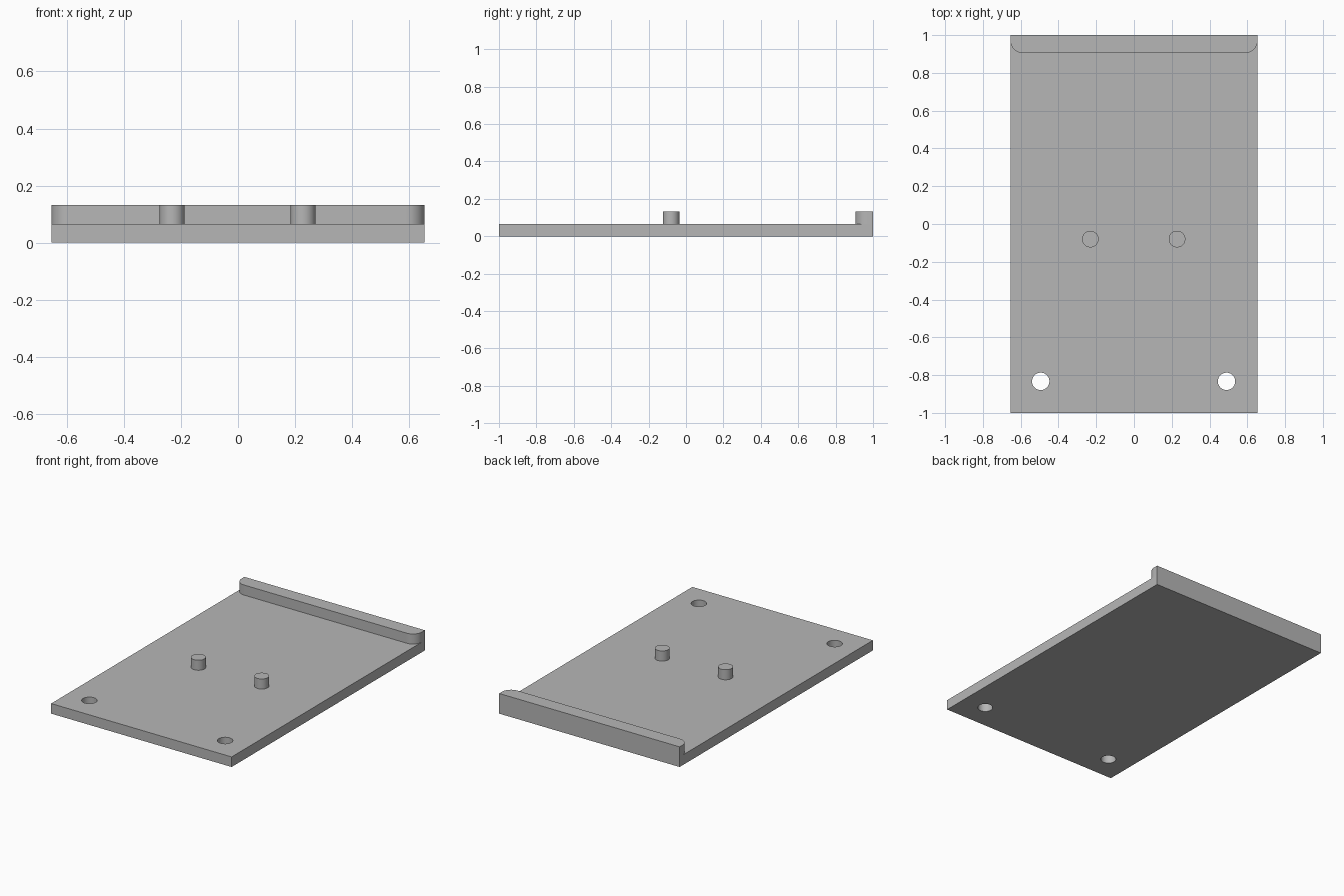
import bpy
import bmesh
from math import cos, sin, pi, radians

WIDTH, LENGTH = 1.308, 2.0
PLATE_TOP, LIP_TOP = 0.066, 0.132
LIP_FRONT, LIP_RADIUS = 0.905, 0.065

cube = bpy.data.objects.get("Cube")
if cube:
    bpy.data.objects.remove(cube, do_unlink=True)

grey = bpy.data.materials.new("plain_grey")
grey.use_nodes = True
colour = (0.47, 0.47, 0.47, 1)
grey.diffuse_color = colour
grey.node_tree.nodes["Principled BSDF"].inputs["Base Color"].default_value = colour


def extrude_profile(name, points, bottom, top):
    """Prism from a counter-clockwise outline in the ground plane."""
    bm = bmesh.new()
    face = bm.faces.new([bm.verts.new((x, y, bottom)) for x, y in points])
    result = bmesh.ops.extrude_face_region(bm, geom=[face])
    moved = [v for v in result["geom"] if isinstance(v, bmesh.types.BMVert)]
    bmesh.ops.translate(bm, vec=(0, 0, top - bottom), verts=moved)
    bmesh.ops.recalc_face_normals(bm, faces=bm.faces)
    mesh = bpy.data.meshes.new(name)
    bm.to_mesh(mesh)
    bm.free()
    mesh.materials.append(grey)
    obj = bpy.data.objects.new(name, mesh)
    bpy.context.collection.objects.link(obj)
    return obj


def arc(cx, cy, radius, start, end, steps):
    angles = [radians(start + (end - start) * i / steps) for i in range(steps + 1)]
    return [(cx + radius * cos(a), cy + radius * sin(a)) for a in angles]


def circle(cx, cy, radius):
    return arc(cx, cy, radius, 0, 360, 48)[:-1]


def select_only(obj):
    bpy.ops.object.select_all(action="DESELECT")
    obj.select_set(True)
    bpy.context.view_layer.objects.active = obj


def smooth(obj):
    select_only(obj)
    bpy.ops.object.shade_smooth_by_angle(angle=radians(30))


hw, hl = WIDTH / 2, LENGTH / 2

# Base plate with two through holes near the front
plate = extrude_profile("base_plate", [(-hw, -hl), (hw, -hl), (hw, hl), (-hw, hl)], 0, PLATE_TOP)
for x in (-0.494, 0.490):
    cutter = extrude_profile("hole_cutter", circle(x, -0.833, 0.046), -0.1, 0.2)
    cutter.hide_render = True
    cut = plate.modifiers.new("hole", "BOOLEAN")
    cut.operation, cut.solver, cut.object = "DIFFERENCE", "EXACT", cutter
    select_only(plate)
    bpy.ops.object.modifier_apply(modifier=cut.name)
    bpy.data.objects.remove(cutter, do_unlink=True)
smooth(plate)

# Raised lip along the back edge, front corners rounded
cx, cy = hw - LIP_RADIUS, LIP_FRONT + LIP_RADIUS
outline = arc(-cx, cy, LIP_RADIUS, 180, 270, 12) + arc(cx, cy, LIP_RADIUS, 270, 360, 12)
outline += [(hw, hl), (-hw, hl)]
smooth(extrude_profile("back_lip", outline, PLATE_TOP, LIP_TOP))

# Two locating pegs in the middle
for name, x in (("right_peg", -0.231), ("left_peg", 0.228)):
    smooth(extrude_profile(name, circle(x, -0.080, 0.044), PLATE_TOP, LIP_TOP))
